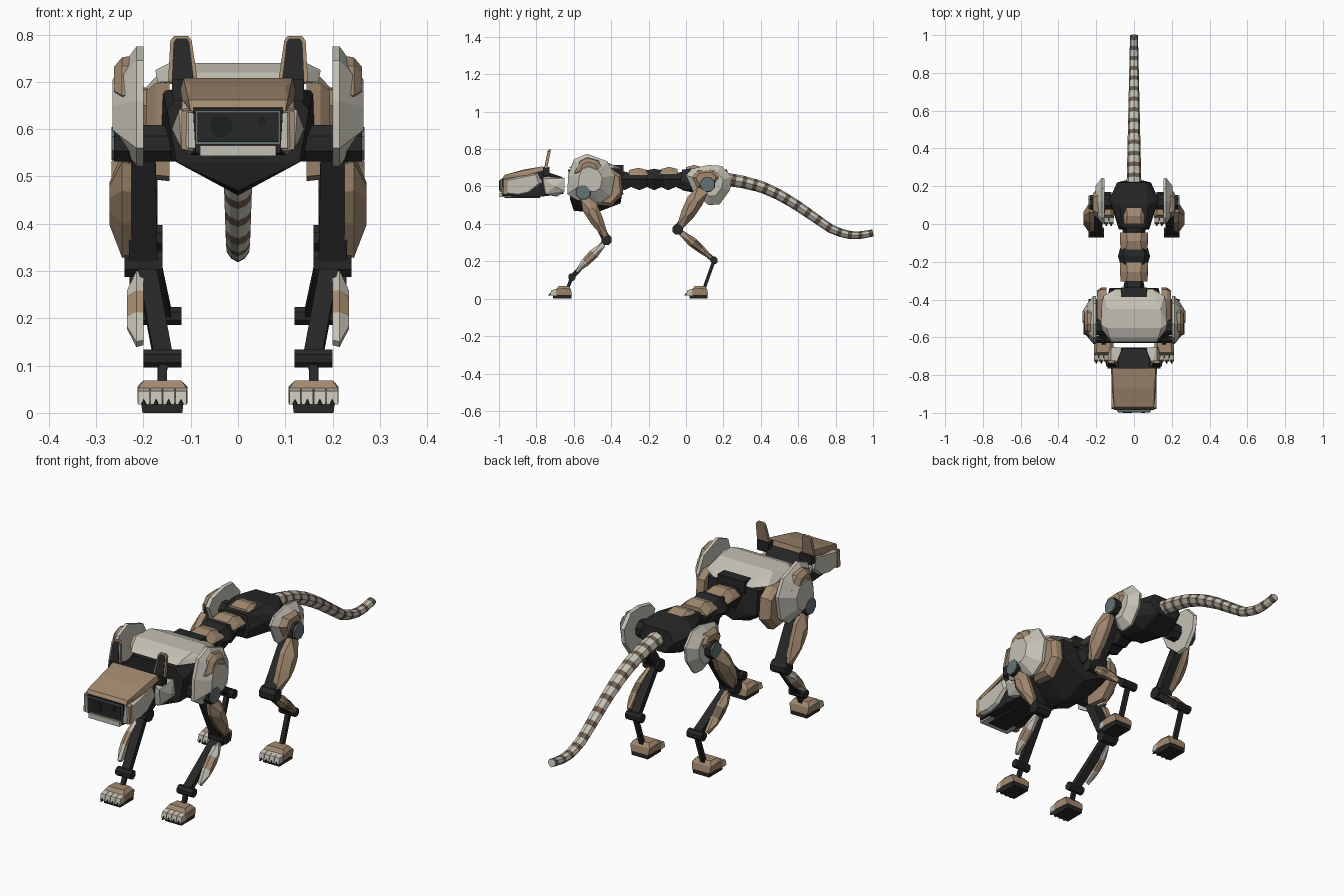
import bpy, bmesh, math
from mathutils import Vector


def material(name, rgb):
    m = bpy.data.materials.new(name)
    m.diffuse_color = (*rgb, 1)
    return m


DARK = material("charcoal", (0.020, 0.020, 0.021))
TAN = material("tan", (0.36, 0.25, 0.16))
LIGHT = material("pale grey", (0.55, 0.53, 0.46))
BROWN = material("brown stripe", (0.16, 0.115, 0.08))
SLATE = material("slate", (0.13, 0.17, 0.18))
LENS = material("lens", (0.012, 0.014, 0.015))


def finish(name, bm, mats, mirror=False):
    bmesh.ops.recalc_face_normals(bm, faces=bm.faces)
    me = bpy.data.meshes.new(name)
    bm.to_mesh(me)
    bm.free()
    for m in mats:
        me.materials.append(m)
    ob = bpy.data.objects.new(name, me)
    bpy.context.collection.objects.link(ob)
    if mirror:
        ob.modifiers.new("mirror", 'MIRROR').use_mirror_merge = False
    return ob


def hull(name, pts, mat, mirror=False, stripes=None):
    """Faceted solid around points; stripes = (start, end, cut fractions, second material)."""
    bm = bmesh.new()
    for p in pts:
        bm.verts.new(p)
    r = bmesh.ops.convex_hull(bm, input=bm.verts)
    bmesh.ops.delete(bm, geom=[v for v in bm.verts if not v.link_faces], context='VERTS')
    bmesh.ops.dissolve_limit(bm, angle_limit=0.02, verts=bm.verts, edges=bm.edges)
    mats = [mat]
    if stripes:
        a, b, cuts, other = stripes
        a, b = Vector((0, *a)), Vector((0, *b))
        d = b - a
        for t in cuts:
            bmesh.ops.bisect_plane(bm, geom=bm.verts[:] + bm.edges[:] + bm.faces[:],
                                   plane_co=a + d * t, plane_no=d)
        for f in bm.faces:
            c = f.calc_center_median()
            c.x = 0
            t = (c - a).dot(d) / d.length_squared
            f.material_index = sum(t > k for k in cuts) % 2
        mats.append(other)
    return finish(name, bm, mats, mirror)


def sym(pts):
    return [(s * x, y, z) for x, y, z in pts for s in (-1, 1)]


def box(name, x0, x1, y0, y1, z0, z1, mat, mirror=False):
    return hull(name, [(x, y, z) for x in (x0, x1) for y in (y0, y1) for z in (z0, z1)], mat, mirror)


def plate(name, prof, rings, mat, mirror=True, stripes=None):
    """Side profile (y, z) stacked along x as (x, scale) rings."""
    cy = sum(p[0] for p in prof) / len(prof)
    cz = sum(p[1] for p in prof) / len(prof)
    pts = [(x, cy + (y - cy) * s, cz + (z - cz) * s) for x, s in rings for y, z in prof]
    return hull(name, pts, mat, mirror, stripes)


def joint(name, y, z, r, x0, x1, mat, n=8):
    prof = [(y + r * math.cos(2 * math.pi * (i + .5) / n), z + r * math.sin(2 * math.pi * (i + .5) / n))
            for i in range(n)]
    plate(name, prof, [(x0, 1), (x1, 1)], mat)


def rod(name, a, b, wx, wt, mat=DARK):
    a, b = Vector(a), Vector(b)
    side = (b - a).cross(Vector((1, 0, 0))).normalized() * wt
    hull(name, [p + side * s + Vector((wx * k, 0, 0)) for p in (a, b) for s in (-1, 1) for k in (-1, 1)], mat, True)


def shell(name, a, b, widths, rings, mat, stripes=None):
    """Limb armour from a to b (y, z), widths = (fraction, front, back)."""
    a, b = Vector(a), Vector(b)
    d = b - a
    n = Vector((d.y, -d.x)).normalized()
    prof = [tuple(a + d * t + n * f) for t, f, k in widths] + [tuple(a + d * t - n * k) for t, f, k in widths]
    plate(name, prof, rings, mat, True, (a, b, *stripes) if stripes else None)


# chest core, back shell and rib panels
hull("chest_core", sym([(0.11, -0.63, 0.69), (0.15, -0.62, 0.64), (0.13, -0.62, 0.53), (0, -0.60, 0.47),
     (0.16, -0.50, 0.68), (0.165, -0.48, 0.56), (0, -0.48, 0.46), (0.13, -0.35, 0.68),
     (0.13, -0.34, 0.57), (0, -0.35, 0.51)]), DARK)
hull("back_shell", sym([(0.12, -0.625, 0.70), (0.13, -0.60, 0.72), (0.17, -0.56, 0.70), (0.17, -0.42, 0.70),
     (0.145, -0.55, 0.74), (0.14, -0.45, 0.74), (0.175, -0.53, 0.725), (0.16, -0.38, 0.70),
     (0.10, -0.345, 0.69), (0.10, -0.36, 0.705)]), LIGHT)
box("back_mount", -0.07, 0.07, -0.39, -0.335, 0.66, 0.715, DARK)
plate("rib_panel", [(-0.52, 0.70), (-0.40, 0.70), (-0.345, 0.66), (-0.335, 0.56), (-0.40, 0.49), (-0.50, 0.50)],
      [(0.145, 1), (0.175, 0.97), (0.195, 0.8)], TAN)

# shoulders
plate("shoulder_plate", [(-0.635, 0.56), (-0.63, 0.66), (-0.60, 0.745), (-0.53, 0.775), (-0.42, 0.735),
      (-0.38, 0.66), (-0.40, 0.55), (-0.46, 0.51), (-0.58, 0.525)], [(0.20, 1), (0.215, 1), (0.265, 0.5)], LIGHT)
plate("shoulder_pad", [(-0.60, 0.67), (-0.57, 0.735), (-0.53, 0.755), (-0.47, 0.74), (-0.43, 0.68), (-0.49, 0.65),
      (-0.56, 0.65)], [(0.225, 1), (0.245, 0.95), (0.262, 0.6)], TAN)
joint("shoulder_joint", -0.55, 0.57, 0.042, 0.13, 0.262, DARK)
joint("shoulder_cap", -0.55, 0.57, 0.038, 0.262, 0.268, SLATE)

# front legs
rod("upper_arm", (0.205, -0.55, 0.57), (0.20, -0.425, 0.315), 0.03, 0.022)
shell("upper_arm_shell", (-0.545, 0.54), (-0.43, 0.335),
      [(0, 0.02, 0.02), (0.25, 0.04, 0.045), (0.6, 0.035, 0.035), (1, 0.015, 0.015)],
      [(0.225, 0.95), (0.245, 1), (0.272, 0.4)], TAN)
joint("elbow_joint", -0.425, 0.315, 0.03, 0.16, 0.24, DARK)
rod("forearm", (0.195, -0.425, 0.315), (0.158, -0.61, 0.115), 0.02, 0.013)
shell("forearm_shell", (-0.44, 0.29), (-0.585, 0.145),
      [(0, 0.015, 0.012), (0.35, 0.028, 0.024), (0.7, 0.024, 0.02), (1, 0.008, 0.008)],
      [(0.2, 0.95), (0.215, 1), (0.235, 0.5)], LIGHT, ([0.35, 0.65], TAN))
joint("wrist_joint", -0.61, 0.115, 0.021, 0.12, 0.20, DARK)
rod("front_ankle", (0.158, -0.61, 0.115), (0.16, -0.635, 0.05), 0.009, 0.009)

# spine segments with top plates
for i, (y0, y1, w) in enumerate([(-0.37, -0.29, 0.055), (-0.30, -0.20, 0.06), (-0.215, -0.125, 0.085),
                                 (-0.14, -0.05, 0.06), (-0.06, 0.03, 0.065)]):
    c = (y0 + y1) / 2
    h = 0.695 if i == 2 else 0.68
    hull(f"spine_segment_{i}", sym([(w * .6, y0, h - .01), (w * .85, y0, 0.64), (w * .5, y0, 0.60),
         (w * .6, y1, h - .01), (w * .85, y1, 0.64), (w * .5, y1, 0.60),
         (w * .65, c, h), (w, c, 0.64), (w * .5, c, 0.58)]), DARK)
for i, (y0, y1, z) in enumerate([(-0.305, -0.205, 0.70), (-0.135, -0.045, 0.705), (0.0, 0.085, 0.715)]):
    c = (y0 + y1) / 2
    hull(f"spine_plate_{i}", sym([(0.04, y0, z - .012), (0.072, y0, z - .04), (0.04, y1, z - .012),
         (0.075, y1, z - .04), (0.035, c, z), (0.065, c, z - .025)]), TAN)

# pelvis
hull("pelvis", sym([(0.06, -0.02, 0.69), (0.08, -0.03, 0.63), (0.06, -0.02, 0.58), (0.075, 0.10, 0.705),
     (0.13, 0.13, 0.66), (0.12, 0.12, 0.59), (0.05, 0.12, 0.55), (0.06, 0.22, 0.69), (0.09, 0.22, 0.64),
     (0.05, 0.23, 0.59)]), DARK)
plate("hip_plate", [(0.0, 0.66), (0.03, 0.695), (0.12, 0.715), (0.19, 0.71), (0.245, 0.65), (0.235, 0.58),
      (0.18, 0.505), (0.12, 0.50), (0.04, 0.57)], [(0.155, 0.95), (0.17, 1), (0.205, 0.6)], LIGHT)
plate("hip_pad", [(0.03, 0.65), (0.06, 0.685), (0.15, 0.69), (0.185, 0.65), (0.15, 0.60), (0.06, 0.59)],
      [(0.18, 1), (0.20, 0.95), (0.217, 0.7)], TAN)
joint("hip_joint", 0.115, 0.61, 0.042, 0.11, 0.232, DARK)
joint("hip_cap", 0.115, 0.61, 0.038, 0.232, 0.24, SLATE)

# hind legs
rod("thigh", (0.20, 0.11, 0.60), (0.20, -0.045, 0.37), 0.03, 0.022)
shell("thigh_shell", (0.085, 0.585), (-0.035, 0.385),
      [(0, 0.025, 0.035), (0.3, 0.045, 0.045), (0.65, 0.035, 0.04), (1, 0.015, 0.02)],
      [(0.21, 0.95), (0.235, 1), (0.268, 0.4)], TAN)
joint("knee_joint", -0.045, 0.37, 0.03, 0.16, 0.24, DARK)
rod("shin", (0.195, -0.045, 0.37), (0.16, 0.15, 0.205), 0.02, 0.014)
shell("shin_shell", (-0.025, 0.352), (0.135, 0.218),
      [(0, 0.015, 0.015), (0.35, 0.026, 0.026), (0.7, 0.02, 0.02), (1, 0.01, 0.01)],
      [(0.195, 0.95), (0.21, 1), (0.23, 0.5)], TAN, ([0.4, 0.65], BROWN))
joint("hock_joint", 0.15, 0.205, 0.021, 0.12, 0.20, DARK)
rod("hind_ankle", (0.16, 0.15, 0.205), (0.16, 0.095, 0.05), 0.01, 0.009)

# paws
for tag, b in (("front", -0.61), ("hind", 0.118)):
    hull(f"{tag}_paw", [(0.16 + s * x, b + y, z) for s in (-1, 1) for x, y, z in
         [(0.053, -0.085, 0.02), (0.053, -0.085, 0.05), (0.04, -0.07, 0.069), (0.035, -0.02, 0.069),
          (0.05, -0.005, 0.05), (0.045, 0, 0.02), (0.053, -0.04, 0.055)]], TAN, True)
    hull(f"{tag}_sole", [(0.16 + s * x, b + y, z) for s in (-1, 1) for x, y, z in
         [(0.042, -0.10, 0), (0.045, -0.10, 0.022), (0.042, -0.002, 0), (0.045, -0.002, 0.022)]], DARK, True)
    for i in range(4):
        x = 0.1205 + i * 0.0263
        hull(f"{tag}_toe_{i}", [(x + s * w, b + y, z) for s in (-1, 1) for w, y, z in
             [(0.0125, -0.08, 0.018), (0.0125, -0.08, 0.053), (0.012, -0.118, 0.018), (0.012, -0.11, 0.046)]],
             LIGHT, True)
        hull(f"{tag}_claw_{i}", [(x - .007, b - .11, .018), (x + .007, b - .11, .018), (x, b - .11, .031),
             (x - .004, b - .128, .017), (x + .004, b - .128, .017), (x, b - .12, .028)], DARK, True)

# head
hull("skull", sym([(0.09, -0.985, 0.55), (0.095, -0.985, 0.645), (0.11, -0.78, 0.69), (0.10, -0.78, 0.545),
     (0.06, -0.66, 0.65), (0.07, -0.655, 0.56), (0.06, -0.76, 0.68)]), DARK)
hull("brow_plate", sym([(0.10, -0.985, 0.638), (0.105, -0.97, 0.662), (0.122, -0.76, 0.685), (0.115, -0.765, 0.708),
     (0.10, -0.87, 0.69), (0.118, -0.85, 0.66)]), TAN)
box("face_rim", -0.09, 0.09, -0.993, -0.975, 0.568, 0.64, SLATE)
box("face_screen", -0.086, 0.086, -0.997, -0.985, 0.573, 0.635, DARK)
for nm, x, z, r in (("large_lens", -0.035, 0.606, 0.024), ("small_lens", 0.05, 0.617, 0.009)):
    hull(nm, [(x + r * math.cos(a * math.pi / 8), y, z + r * math.sin(a * math.pi / 8))
              for a in range(16) for y in (-1.0, -0.99)], LENS)
hull("jaw_plate", sym([(0.08, -0.998, 0.543), (0.08, -0.998, 0.566), (0.085, -0.93, 0.566), (0.08, -0.93, 0.543)]),
     LIGHT)
box("chin", -0.05, 0.05, -0.97, -0.78, 0.538, 0.56, DARK)
plate("cheek_panel", [(-0.985, 0.56), (-0.98, 0.635), (-0.79, 0.675), (-0.77, 0.62), (-0.84, 0.565), (-0.90, 0.552)],
      [(0.085, 1), (0.105, 1), (0.118, 0.85)], LIGHT)
plate("cheek_trim", [(-0.98, 0.555), (-0.975, 0.64), (-0.955, 0.645), (-0.955, 0.555)],
      [(0.095, 1), (0.12, 0.95)], TAN)
hull("jowl", [(0.07, -0.76, 0.56), (0.09, -0.76, 0.655), (0.125, -0.765, 0.64), (0.12, -0.75, 0.56),
     (0.065, -0.655, 0.64), (0.12, -0.65, 0.645), (0.13, -0.65, 0.575), (0.07, -0.66, 0.57),
     (0.14, -0.70, 0.60), (0.10, -0.69, 0.545)], LIGHT, True)

# ears with dark inner faces
EAR = [(0.085, 0), (0.098, 0.088), (0.105, 0.097), (0.135, 0.097), (0.143, 0.088), (0.148, 0)]
hull("ear", [(x, -0.755 + h * 0.2 + dy, 0.70 + h) for x, h in EAR for dy in (0, 0.014)], TAN, True)
hull("ear_inner", [(0.1165 + (x - 0.1165) * 0.75, -0.758 + h * 0.2 + dy, 0.70 + h * 0.95)
                   for x, h in EAR for dy in (0, 0.006)], DARK, True)
box("ear_base", 0.08, 0.14, -0.765, -0.73, 0.66, 0.705, DARK, True)

# banded tail
PATH = [(0.21, 0.64), (0.30, 0.625), (0.40, 0.60), (0.50, 0.555), (0.60, 0.495), (0.70, 0.425), (0.78, 0.37),
        (0.85, 0.345), (0.90, 0.338), (0.95, 0.342), (1.0, 0.352)]


def tail_point(t):
    y = 0.21 + 0.79 * t
    for (y0, z0), (y1, z1) in zip(PATH, PATH[1:]):
        if y <= y1 + 1e-6:
            return Vector((0, y, z0 + (z1 - z0) * (y - y0) / (y1 - y0)))


bm = bmesh.new()
stops = [t for i in range(14) for t in (i / 14, (i + 0.62) / 14)] + [1]
SECTION = [(0, 1), (0.75, 0.7), (1, 0), (0.6, -0.65), (0, -1), (-0.6, -0.65), (-1, 0), (-0.75, 0.7)]
rings = []
for t in stops:
    d = (tail_point(min(1, t + .02)) - tail_point(max(0, t - .02))).normalized()
    up = Vector((0, -d.z, d.y))
    c, r = tail_point(t), 0.039 - 0.018 * t
    rings.append([bm.verts.new(c + Vector((r * u, 0, 0)) + up * r * 0.9 * v) for u, v in SECTION])
for k, (a, b) in enumerate(zip(rings, rings[1:])):
    for i in range(8):
        f = bm.faces.new((a[i], a[(i + 1) % 8], b[(i + 1) % 8], b[i]))
        f.material_index = k % 2
bm.faces.new(rings[0])
bm.faces.new(rings[-1])
finish("tail", bm, [LIGHT, BROWN])
